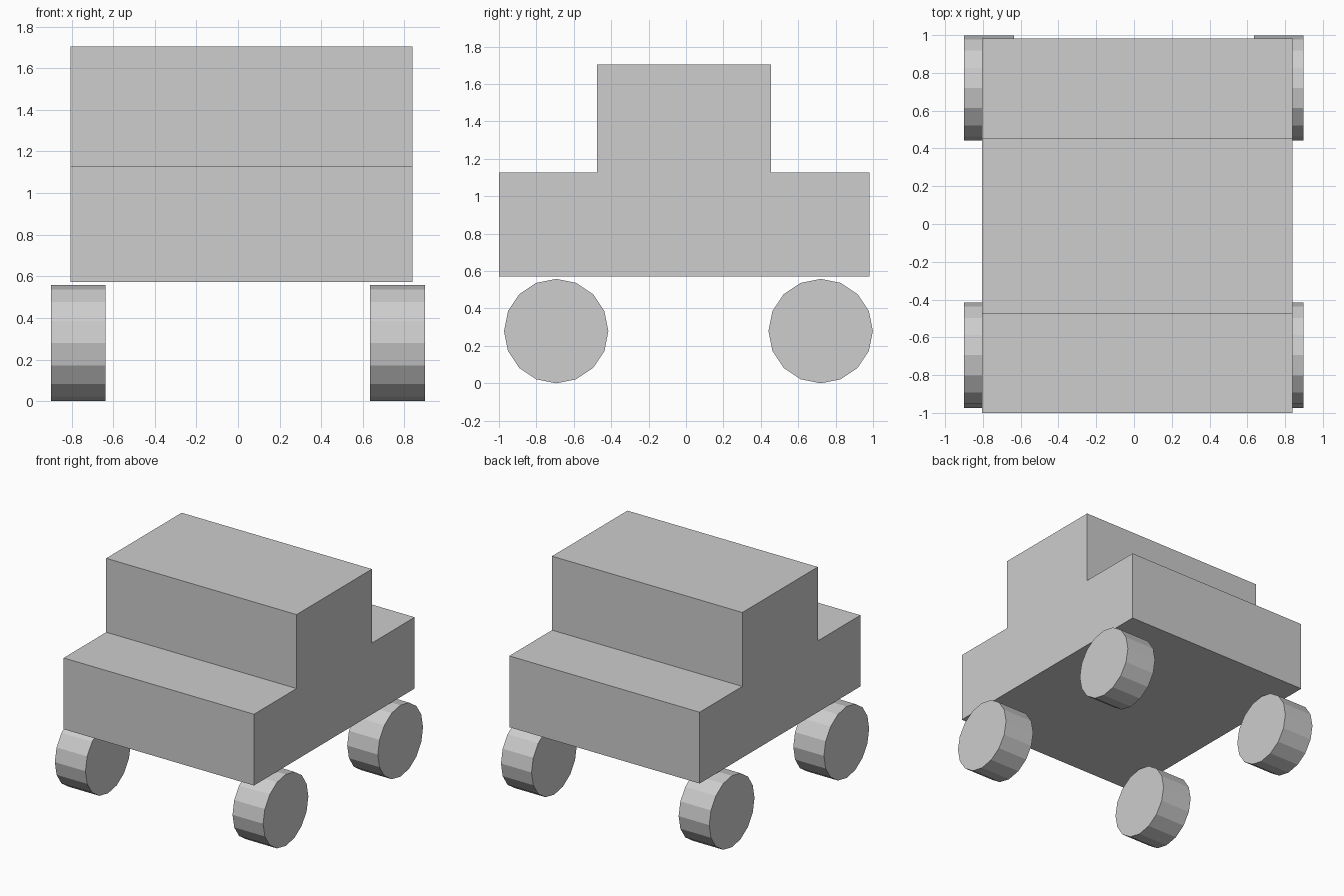
import bpy, bmesh, math
from mathutils import Matrix

if "Cube" in bpy.data.objects:
    bpy.data.objects.remove(bpy.data.objects["Cube"])

# One flat grey for the whole model
grey = bpy.data.materials.new("light grey")
grey.diffuse_color = (0.61, 0.61, 0.61, 1)
grey.use_nodes = True
grey.node_tree.nodes["Principled BSDF"].inputs["Base Color"].default_value = grey.diffuse_color


def add_object(name, bm):
    bmesh.ops.recalc_face_normals(bm, faces=bm.faces)
    mesh = bpy.data.meshes.new(name)
    bm.to_mesh(mesh)
    bm.free()
    mesh.materials.append(grey)
    obj = bpy.data.objects.new(name, mesh)
    bpy.context.collection.objects.link(obj)
    return obj


# Body: stepped side profile (y, z) extruded across the width
X0, X1 = -0.805, 0.838
profile = [(-1.0, 0.572), (0.982, 0.572), (0.982, 1.128), (0.455, 1.128),
           (0.455, 1.705), (-0.475, 1.705), (-0.475, 1.128), (-1.0, 1.128)]
bm = bmesh.new()
side = bm.faces.new([bm.verts.new((X0, y, z)) for y, z in profile])
ext = bmesh.ops.extrude_face_region(bm, geom=[side], use_keep_orig=True)
moved = [v for v in ext["geom"] if isinstance(v, bmesh.types.BMVert)]
bmesh.ops.translate(bm, verts=moved, vec=(X1 - X0, 0, 0))
add_object("body", bm)

# Wheels: 16-sided cylinders lying along x, one vertex at the top
RADIUS, WIDTH = 0.279, 0.264
for end, y in (("front", -0.694), ("rear", 0.72)):
    for side_name, x in (("left", -0.768), ("right", 0.766)):
        bm = bmesh.new()
        bmesh.ops.create_cone(bm, cap_ends=True, segments=16, radius1=RADIUS,
                              radius2=RADIUS, depth=WIDTH,
                              matrix=Matrix.Rotation(math.pi / 2, 4, 'Y'))
        wheel = add_object(f"{end}_{side_name}_wheel", bm)
        wheel.location = (x, y, RADIUS)
